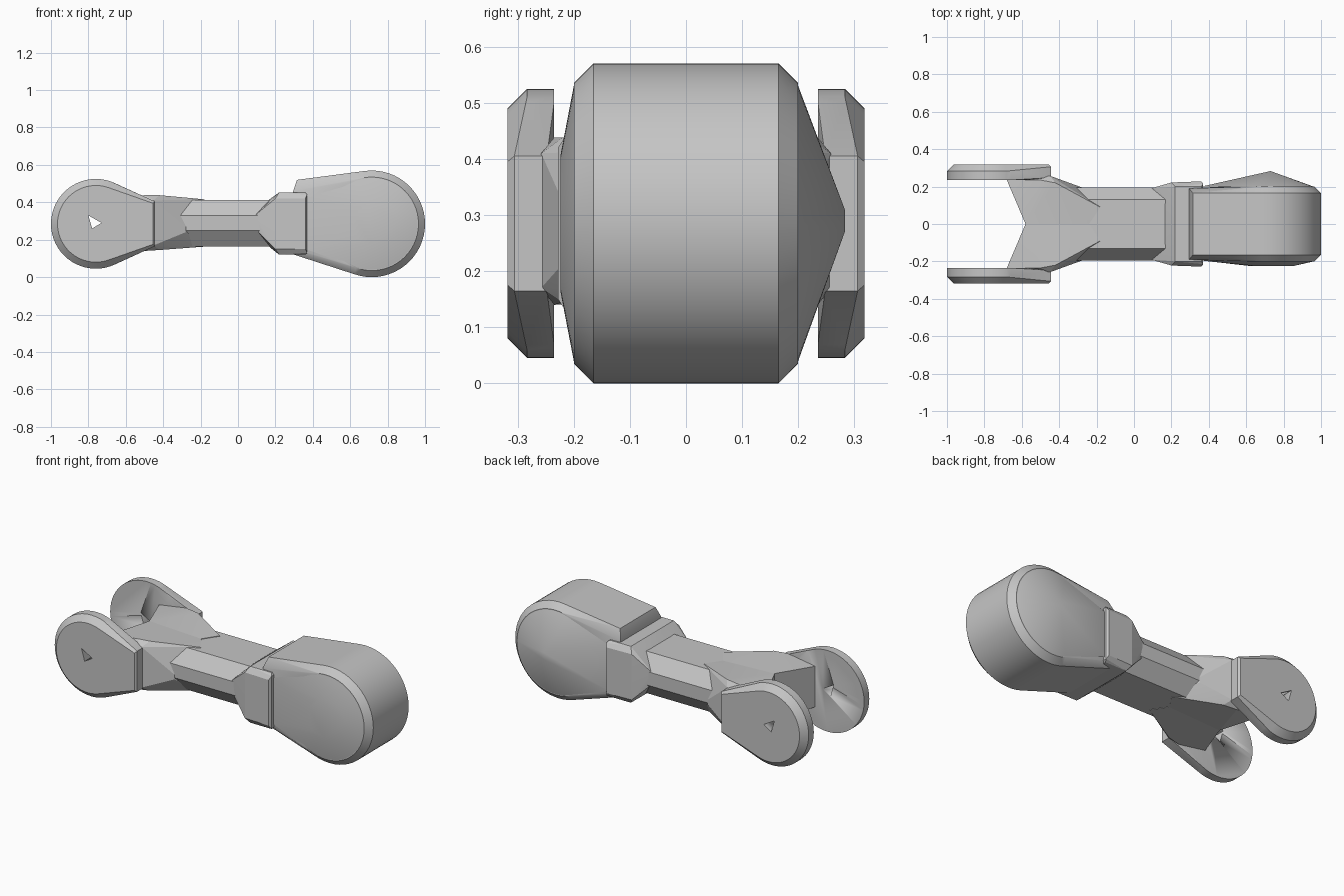
import bpy, bmesh
from math import cos, sin, pi

cube = bpy.data.objects.get("Cube")
if cube:
    bpy.data.objects.remove(cube, do_unlink=True)

grey = bpy.data.materials.new("plain grey")
grey.use_nodes = True
COLOUR = (0.56, 0.56, 0.56, 1)
grey.diffuse_color = COLOUR
grey.node_tree.nodes["Principled BSDF"].inputs["Base Color"].default_value = COLOUR


def ring(x, z, r, y, n=56):
    """Circle of points around an axis along y."""
    return [(x + r * cos(2 * pi * i / n), y, z + r * sin(2 * pi * i / n)) for i in range(n)]


def both(points):
    """Points plus their copies on the other side of y = 0."""
    return points + [(x, -y, z) for x, y, z in points]


def solid(name, points, mirror=False, smooth=25):
    """Convex solid around the points, optionally mirrored front to back."""
    bm = bmesh.new()
    for p in points:
        bm.verts.new(p)
    bmesh.ops.convex_hull(bm, input=bm.verts)
    loose = [v for v in bm.verts if not v.link_faces]
    bmesh.ops.delete(bm, geom=loose, context='VERTS')
    bmesh.ops.dissolve_limit(bm, angle_limit=0.01, verts=bm.verts, edges=bm.edges)
    bmesh.ops.recalc_face_normals(bm, faces=bm.faces)
    mesh = bpy.data.meshes.new(name)
    bm.to_mesh(mesh)
    bm.free()
    mesh.materials.append(grey)
    ob = bpy.data.objects.new(name, mesh)
    bpy.context.collection.objects.link(ob)
    bpy.ops.object.select_all(action='DESELECT')
    ob.select_set(True)
    bpy.context.view_layer.objects.active = ob
    bpy.ops.object.shade_smooth_by_angle(angle=smooth * pi / 180)
    if mirror:
        mod = ob.modifiers.new("Mirror", 'MIRROR')
        mod.use_axis = (False, True, False)
        mod.use_mirror_merge = False
    return ob


# Eight-sided bar joining both ends
bar = []
for x in (-0.45, 0.3):
    for y, z in ((0.195, 0.25), (0.195, 0.33), (0.13, 0.413), (0.13, 0.165)):
        bar.append((x, y, z))
solid("link_bar", both(bar), smooth=10)

# Collar with a pointed lead-in on the bar
collar = [(0.09, 0.19, 0.33), (0.11, 0.19, 0.24), (0.17, 0.1, 0.417), (0.17, 0.1, 0.16)]
for x, y in ((0.22, 0.2), (0.36, 0.2)):
    collar += [(x, y, 0.453), (x, y, 0.12)]
for x, y in ((0.2, 0.222), (0.36, 0.228)):
    collar += [(x, y, 0.42), (x, y, 0.15)]
collar += [(0.37, 0.215, 0.44), (0.37, 0.215, 0.13)]
solid("collar", both(collar), smooth=10)

# Large drum with its neck
KX, KZ = 0.715, 0.285
drum = ring(KX, KZ, 0.285, 0.165) + ring(KX, KZ, 0.25, 0.2)
drum += [(0.315, 0.165, 0.52), (0.3, 0.165, 0.12), (0.295, 0.19, 0.46), (0.3, 0.19, 0.15)]
solid("drum_and_neck", both(drum))

# Pointed cap on the back of the drum
back_cap = ring(KX, KZ, 0.245, 0.2)
back_cap += [(0.73, 0.283, 0.27), (0.73, 0.283, 0.31), (0.36, 0.2, 0.42), (0.36, 0.2, 0.15)]
solid("drum_back_cap", back_cap)

# Shallow cap on the front of the drum
front_cap = ring(KX, KZ, 0.245, -0.2) + ring(KX + 0.02, KZ, 0.12, -0.224)
front_cap += [(0.36, -0.195, 0.42), (0.36, -0.195, 0.15)]
solid("drum_front_cap", front_cap)

# Fork, one half mirrored
fork = []
for x, y, low, high in ((-0.58, 0, 0.15, 0.43), (-0.68, 0.235, 0.17, 0.41),
                        (-0.5, 0.235, 0.14, 0.438), (-0.42, 0.22, 0.145, 0.438),
                        (-0.45, 0.258, 0.17, 0.41), (-0.28, 0.196, 0.24, 0.27),
                        (-0.28, 0.14, 0.158, 0.42), (-0.18, 0.09, 0.163, 0.416),
                        (-0.24, 0, 0.163, 0.416)):
    fork += [(x, y, low), (x, y, high)]
solid("fork", fork, mirror=True, smooth=10)

# Fork discs, chamfered on the outside, with a squared root
DX, DZ = -0.76, 0.285
disc = ring(DX, DZ, 0.24, 0.235) + ring(DX, DZ, 0.24, 0.283) + ring(DX, DZ, 0.205, 0.318)
for y, inset in ((0.248, 0), (0.306, 0), (0.318, 0.01)):
    disc += [(-0.445 - inset, y, 0.405 - inset), (-0.445 - inset, y, 0.165 + inset)]
discs = solid("fork_discs", disc)

# Small pin hole through the discs
hole = []
for y in (0.2, 0.36):
    hole += [(-0.8, y, 0.33), (-0.73, y, 0.29), (-0.78, y, 0.26)]
cutter = solid("pin_hole_cutter", hole)
cutter.hide_render = True
cutter.hide_viewport = True
cut = discs.modifiers.new("Pin hole", 'BOOLEAN')
cut.operation = 'DIFFERENCE'
cut.solver = 'EXACT'
cut.object = cutter
mirror = discs.modifiers.new("Mirror", 'MIRROR')
mirror.use_axis = (False, True, False)
